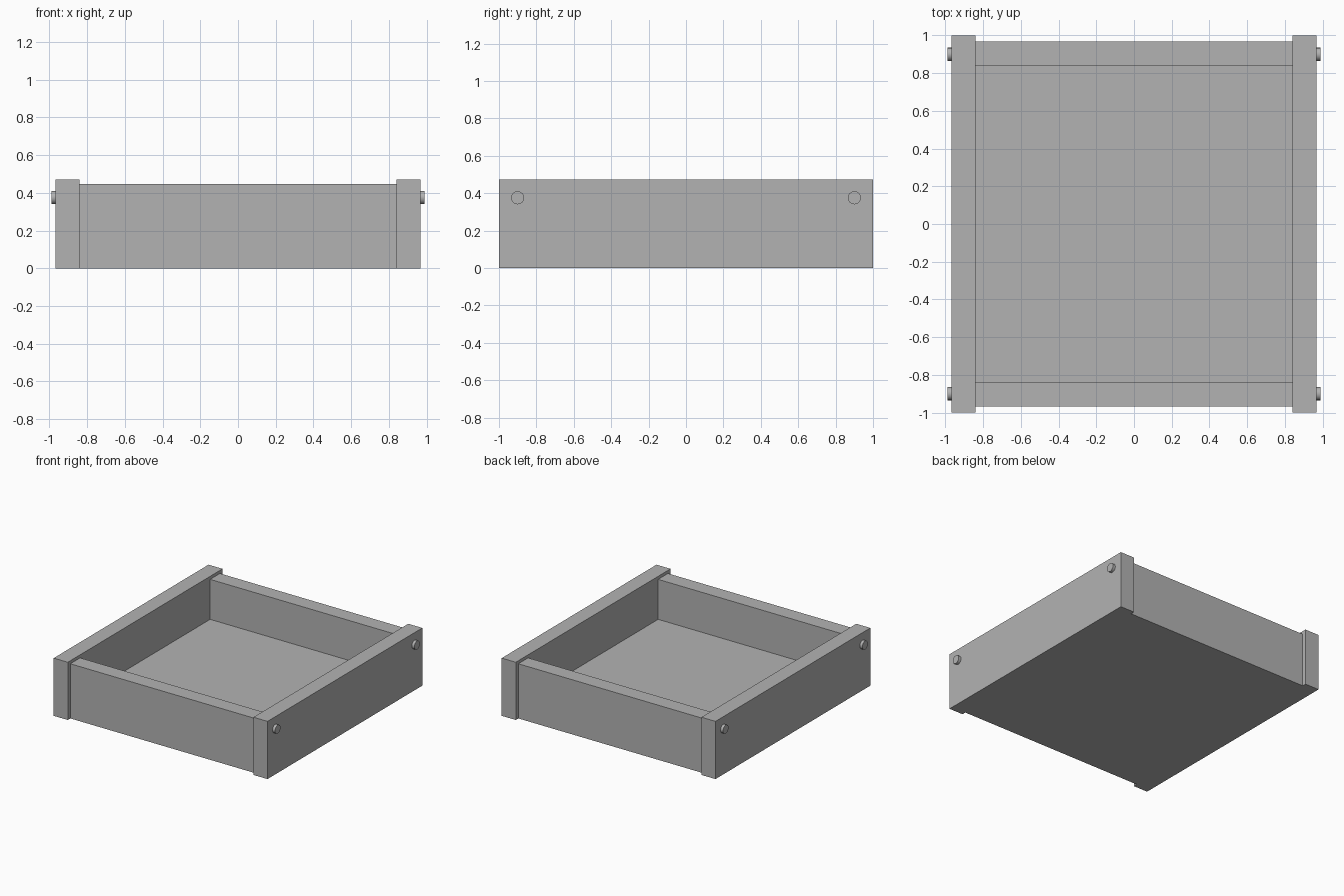
import bpy
import math

cube = bpy.data.objects.get("Cube")
if cube:
    bpy.data.objects.remove(cube, do_unlink=True)

grey = bpy.data.materials.new("plain_grey")
grey.use_nodes = True
colour = (0.45, 0.45, 0.45, 1)
grey.diffuse_color = colour
grey.node_tree.nodes["Principled BSDF"].inputs["Base Color"].default_value = colour


def box(name, low, high):
    """Add a box that spans two opposite corners."""
    centre = [(a + b) / 2 for a, b in zip(low, high)]
    bpy.ops.mesh.primitive_cube_add(size=1, location=centre)
    ob = bpy.context.object
    ob.name = name
    ob.scale = [b - a for a, b in zip(low, high)]
    bpy.ops.object.transform_apply(location=False, rotation=False, scale=True)
    ob.data.materials.append(grey)


def peg(name, x, y):
    """Add a round peg head lying along x."""
    bpy.ops.mesh.primitive_cylinder_add(vertices=16, radius=0.035, depth=0.06,
                                        location=(x, y, 0.375),
                                        rotation=(0, math.pi / 2, 0))
    ob = bpy.context.object
    ob.name = name
    ob.data.materials.append(grey)
    bpy.ops.object.shade_smooth_by_angle()


INNER = 0.84    # half width of the tray inside
SIDE = 0.967    # outer face of the side planks
END = 0.967     # outer face of the front and back planks

# Floor panel
box("floor_panel", (-INNER, -INNER, 0), (INNER, INNER, 0.12))

# Taller side planks, lower end planks and peg heads
for sx, side in ((1, "left"), (-1, "right")):
    xs = sorted((sx * INNER, sx * SIDE))
    box(side + "_plank", (xs[0], -1, 0), (xs[1], 1, 0.472))
    for sy, end in ((-1, "front"), (1, "back")):
        peg(f"{side}_{end}_peg", sx * 0.96, sy * 0.9)

for sy, end in ((-1, "front"), (1, "back")):
    ys = sorted((sy * INNER, sy * END))
    box(end + "_plank", (-INNER, ys[0], 0), (INNER, ys[1], 0.447))
